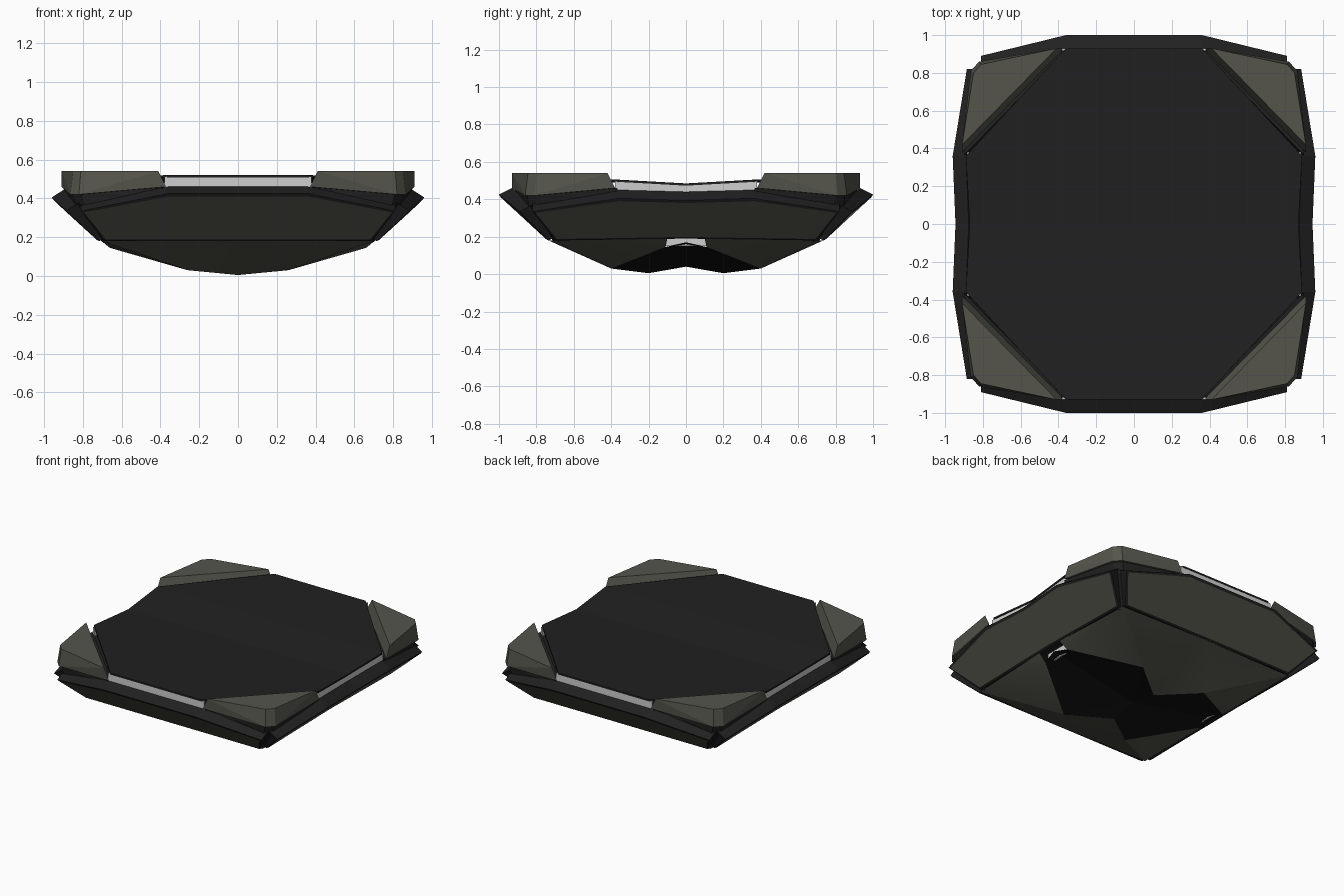
import bpy, bmesh
from mathutils import Vector

cube = bpy.data.objects.get("Cube")
if cube:
    bpy.data.objects.remove(cube, do_unlink=True)


def material(name, rgb):
    m = bpy.data.materials.new(name)
    m.use_nodes = True
    m.diffuse_color = (*rgb, 1)
    m.node_tree.nodes["Principled BSDF"].inputs["Base Color"].default_value = (*rgb, 1)
    return m


BLACK = material("black", (0.015, 0.015, 0.015))
GREEN = material("olive_grey", (0.09, 0.09, 0.073))
DARK = material("deep_black", (0.006, 0.006, 0.006))
PALE = material("pale_grey", (0.62, 0.62, 0.62))


def finish(name, bm, mats, axes):
    """Turn a bmesh into an object mirrored about the given axes."""
    me = bpy.data.meshes.new(name)
    bm.to_mesh(me)
    bm.free()
    for m in mats:
        me.materials.append(m)
    ob = bpy.data.objects.new(name, me)
    bpy.context.collection.objects.link(ob)
    if axes:
        mod = ob.modifiers.new("mirror", 'MIRROR')
        mod.use_axis = ["x" in axes, "y" in axes, False]
        mod.merge_threshold = 0.0005
    return ob


def convex(name, pts, mat, axes="xy"):
    bm = bmesh.new()
    for p in pts:
        bm.verts.new(p)
    res = bmesh.ops.convex_hull(bm, input=bm.verts)
    loose = [v for v in bm.verts if not v.link_faces]
    bmesh.ops.delete(bm, geom=loose, context='VERTS')
    bmesh.ops.recalc_face_normals(bm, faces=bm.faces)
    bmesh.ops.dissolve_limit(bm, angle_limit=0.02, verts=bm.verts, edges=bm.edges)
    return finish(name, bm, [mat], axes)


def skin(name, pts, faces, mat, up, axes="xy"):
    """Open sheet whose faces all point up or all point down."""
    bm = bmesh.new()
    vs = [bm.verts.new(p) for p in pts]
    for f in faces:
        bm.faces.new([vs[i] for i in f])
    bm.normal_update()
    for f in bm.faces:
        if (f.normal.z > 0) != up:
            f.normal_flip()
    return finish(name, bm, [mat], axes)


def panel(name, half, flip, offset, axes):
    """Black slab with an inset olive face; half is an outline from the middle to the corner."""
    mirrored = [tuple(c * s for c, s in zip(p, flip)) for p in half if p[0] and p[1]]
    outline = [Vector(p) for p in half + mirrored[::-1]]
    bm = bmesh.new()
    outer = [bm.verts.new(p) for p in outline]
    inner = [bm.verts.new(p + Vector(offset)) for p in outline]
    face = bm.faces.new(outer)
    bm.faces.new(inner[::-1])
    n = len(outer)
    for i in range(n):
        j = (i + 1) % n
        bm.faces.new([outer[i], inner[i], inner[j], outer[j]])
    bmesh.ops.recalc_face_normals(bm, faces=bm.faces)
    bmesh.ops.inset_region(bm, faces=[face], thickness=0.018, depth=0.004)
    face.material_index = 1
    return finish(name, bm, [BLACK, GREEN], axes)


# Sagging octagonal deck
deck = skin("deck", [(0, 0, .485), (.87, 0, .485), (0, .36, .50), (.89, .36, .505),
                     (0, .93, .52), (.36, .93, .52)],
            [(0, 1, 3, 2), (2, 3, 5, 4)], BLACK, True)
deck.modifiers.new("thickness", 'SOLIDIFY').thickness = 0.012

# Pale bands under the deck edge
convex("front_back_band", [(x, y, z) for x in (0, .38) for y in (.915, .928)
                           for z in (.44, .512)], PALE)
convex("side_band", [(x + d, y, z) for x, y, low, high in
                     ((.865, 0, .40, .478), (.885, .38, .42, .497))
                     for d in (0, -.012) for z in (low, high)], PALE)

# Sloped panels, whose upper edge forms the rim
panel("front_back_panel", [(0, 1, .425), (.36, 1, .425), (.81, .89, .335),
                           (.69, .735, .18), (0, .735, .18)],
      (-1, 1, 1), (0, -.07, .035), "y")
panel("side_panel", [(.945, 0, .395), (.96, .36, .405), (.885, .82, .335),
                     (.715, .70, .18), (.715, 0, .19)],
      (1, -1, 1), (-.07, 0, .045), "x")

# Corner posts between the panels
convex("corner_post", [(.80, .84, .37), (.84, .81, .37), (.67, .71, .175),
                       (.70, .68, .175), (.60, .60, .37), (.55, .55, .22)], BLACK)

# Raised corner blocks on dark footings
top = [(.41, .93, .54), (.81, .845, .54), (.85, .80, .54), (.91, .42, .54)]
waist = [(.37, .93, .46), (.82, .86, .42), (.865, .81, .42), (.91, .38, .46)]
foot = [(.36, .92, .42), (.79, .84, .35), (.83, .79, .35), (.89, .36, .41)]
convex("corner_block", top + waist, GREEN)
convex("corner_footing", [(x - .012, y - .012, z) for x, y, z in waist] + foot, BLACK)

# Lower hull around the belly
corner, mid, keel = (.70, .725, .18), (0, .735, .18), (0, .20, .005)
rib, notch, lip = (.26, .40, .03), (.66, .11, .145), (.715, .10, .19)
lower = skin("lower_hull", [corner, mid, keel, rib, notch, lip],
             [(1, 2, 3), (1, 3, 0), (0, 3, 4), (0, 4, 5)], GREEN, False)
bpy.ops.object.select_all(action='DESELECT')
lower.select_set(True)
bpy.context.view_layer.objects.active = lower
bpy.ops.object.shade_smooth_by_angle(angle=0.4)

# Recessed dark belly
skin("belly", [(0, 0, .04), keel, rib, notch, (.68, 0, .17)],
     [(0, 1, 2), (0, 2, 4), (2, 3, 4)], DARK, False)

# Pale lining seen through the side notches
convex("notch_lining", [(x, y, z) for x in (.62, .63) for y in (0, .12)
                        for z in (.15, .22)], PALE)
